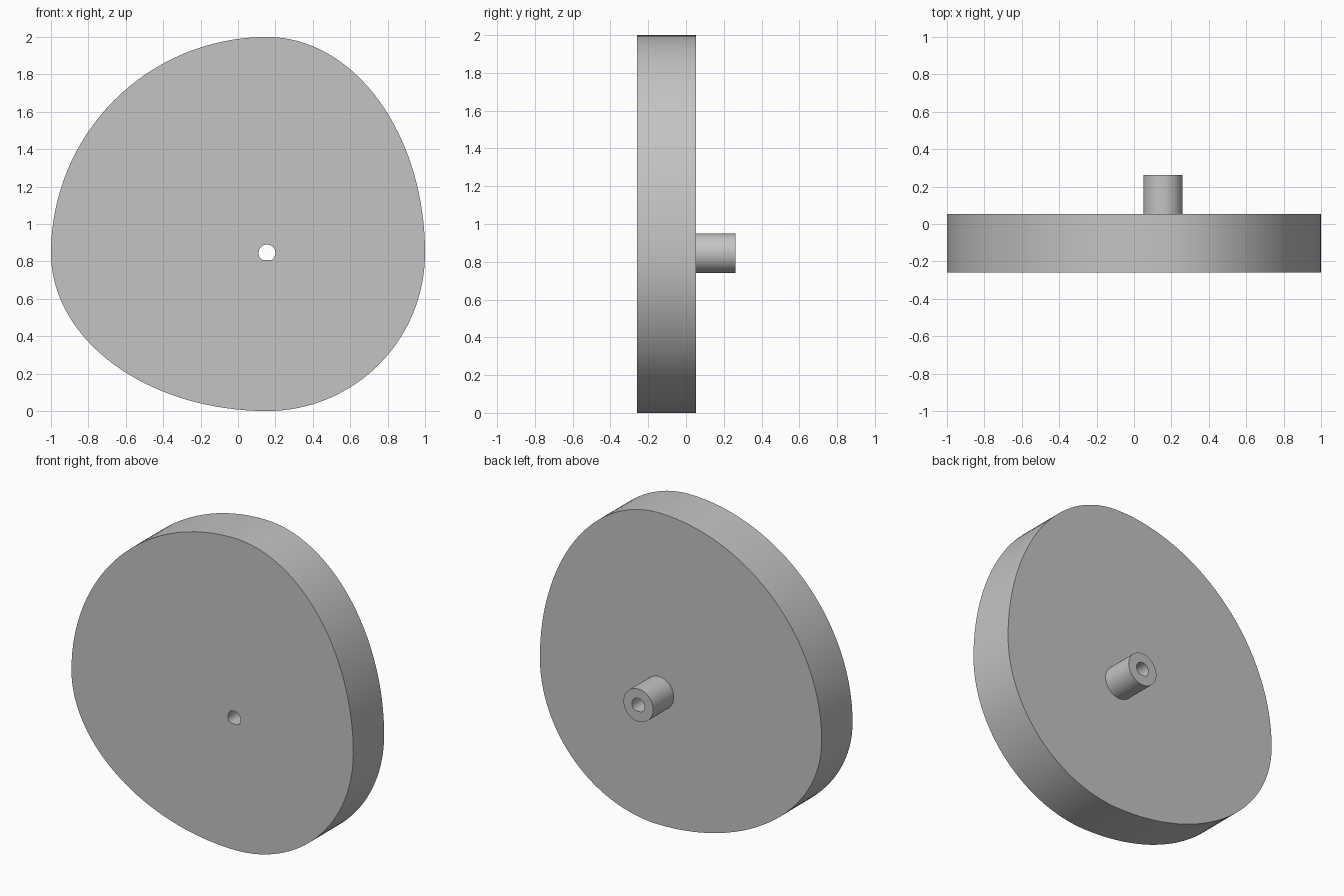
import bpy, bmesh
from math import sin, cos, tau, radians

if "Cube" in bpy.data.objects:
    bpy.data.objects.remove(bpy.data.objects["Cube"])

AXIS_X, AXIS_Z = 0.155, 0.845      # shaft axis
FRONT, BACK, HUB_END = -0.26, 0.053, 0.262
SIDES = 128

grey = bpy.data.materials.new("plain grey")
grey.use_nodes = True
colour = (0.55, 0.55, 0.55, 1)
grey.diffuse_color = colour
grey.node_tree.nodes["Principled BSDF"].inputs["Base Color"].default_value = colour


def ring(y, left, right, up, down, flat=None):
    """Closed outline of four quarter ellipses, optionally cut flat below."""
    points = []
    for i in range(SIDES):
        c, s = cos(tau * i / SIDES), sin(tau * i / SIDES)
        x = c * (right if c > 0 else left)
        z = s * (up if s > 0 else down)
        if flat is not None:
            z = max(z, flat)
        points.append((AXIS_X + x, y, AXIS_Z + z))
    return points


def loft(name, rings):
    """Join successive outlines with quads."""
    bm = bmesh.new()
    loops = [[bm.verts.new(p) for p in r] for r in rings]
    for a, b in zip(loops, loops[1:]):
        for i in range(SIDES):
            j = (i + 1) % SIDES
            bm.faces.new((a[i], a[j], b[j], b[i]))
    mesh = bpy.data.meshes.new(name)
    bm.to_mesh(mesh)
    bm.free()
    mesh.materials.append(grey)
    obj = bpy.data.objects.new(name, mesh)
    bpy.context.collection.objects.link(obj)
    bpy.ops.object.select_all(action="DESELECT")
    obj.select_set(True)
    bpy.context.view_layer.objects.active = obj
    bpy.ops.object.shade_smooth_by_angle(angle=radians(30))
    return obj


def cam(y):
    return ring(y, 1.155, 0.845, 1.155, 0.845)


def hub(y):
    return ring(y, *[0.105] * 4)


def bore(y):
    return ring(y, *[0.045] * 4, flat=-0.038)


# Cam plate, open where the hub joins its back
loft("cam_plate", [bore(FRONT), cam(FRONT), cam(BACK), hub(BACK)])

# Hub with the D-shaped bore running through to the front
loft("hub", [hub(BACK), hub(HUB_END), bore(HUB_END), bore(FRONT)])
